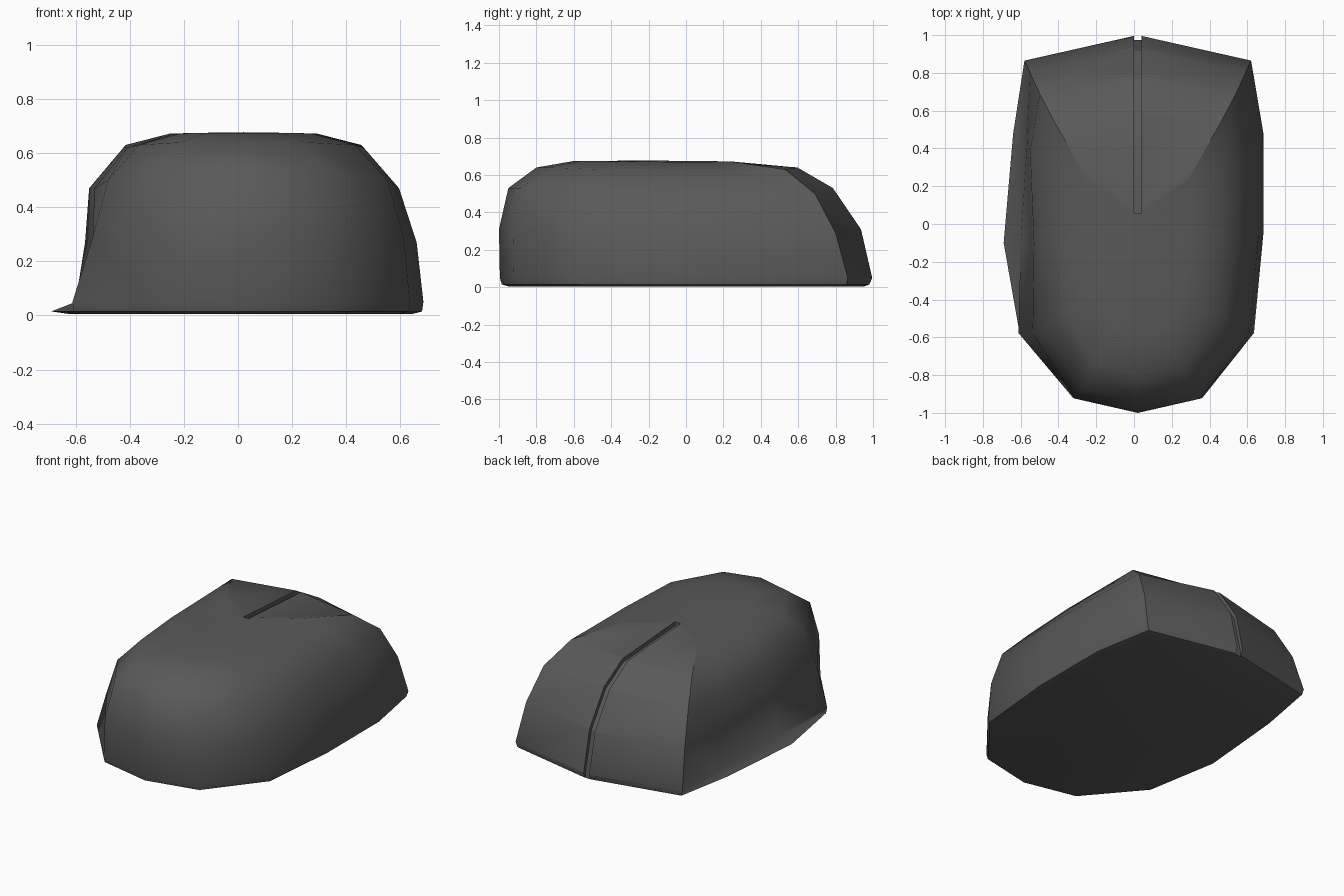
import bpy, bmesh, math

if "Cube" in bpy.data.objects:
    bpy.data.objects.remove(bpy.data.objects["Cube"])

CX = 0.02  # symmetry line of the shell

# One material for the whole shell
grey = bpy.data.materials.new("dark_grey_plastic")
grey.diffuse_color = (0.1, 0.1, 0.1, 1)
grey.use_nodes = True
grey.node_tree.nodes["Principled BSDF"].inputs["Base Color"].default_value = grey.diffuse_color

# Shell levels: side z, end z, right width, left front width, left mid width,
# corner x, nose y, corner y, rear y
LEVELS = [
    (0.005, 0.005, 0.62, 0.60, 0.64, 0.56, 0.955, 0.83, -0.95),
    (0.015, 0.015, 0.66, 0.66, 0.71, 0.59, 0.985, 0.86, -0.985),
    (0.05, 0.05, 0.665, 0.61, 0.62, 0.60, 1.0, 0.865, -0.995),
    (0.27, 0.31, 0.64, 0.585, 0.56, 0.57, 0.94, 0.80, -1.0),
    (0.47, 0.53, 0.575, 0.57, 0.55, 0.52, 0.79, 0.69, -0.95),
    (0.62, 0.64, 0.445, 0.44, 0.43, 0.435, 0.60, 0.53, -0.80),
    (0.67, 0.675, 0.27, 0.26, 0.26, 0.27, 0.06, 0.24, -0.60),
]


def ring(z, ze, w, wl1, wl2, cx, yn, yc, yb):
    """Twelve-sided outline at one level, with a thumb recess on the left."""
    s1, s2 = 0.48 * yc / 0.865, -0.05
    zm = (z + ze) / 2
    left = 0.87 if z > 0.1 else 0.95
    half_r = [(cx, yc, zm), (w, s1, z), (w, s2, z),
              (0.925 * w, 0.58 * yb, zm), (0.515 * w, 0.925 * yb, ze)]
    half_l = [(-0.515 * w, 0.925 * yb, ze), (-left * w, 0.58 * yb, zm),
              (-wl2, s2 - 0.05, z), (-wl1, s1, z), (-cx, yc, zm)]
    pts = [(0, yn, ze)] + half_r + [(0, yb, ze)] + half_l
    return [(x + CX, y, zz) for x, y, zz in pts]


def finish(bm, name):
    bmesh.ops.recalc_face_normals(bm, faces=bm.faces)
    me = bpy.data.meshes.new(name)
    bm.to_mesh(me)
    bm.free()
    ob = bpy.data.objects.new(name, me)
    bpy.context.collection.objects.link(ob)
    me.materials.append(grey)
    return ob


# Mouse shell: lofted levels, flat base, fanned top
bm = bmesh.new()
rings = [[bm.verts.new(p) for p in ring(*lv)] for lv in LEVELS]
n = len(rings[0])
for a, b in zip(rings, rings[1:]):
    for i in range(n):
        j = (i + 1) % n
        bm.faces.new((a[i], a[j], b[j], b[i]))
bm.faces.new(rings[0])
top = bm.verts.new((CX, -0.2, 0.677))
for i in range(n):
    bm.faces.new((rings[-1][i], rings[-1][(i + 1) % n], top))
# crisp border around the button panel
for k in (1, n - 1):
    for a, b in zip(rings[1:], rings[2:]):
        bm.edges.get((a[k], b[k])).smooth = False
    bm.edges.get((rings[-1][0], rings[-1][k])).smooth = False
shell = finish(bm, "mouse_shell")

# Groove cutter that splits the two buttons
PROFILE = [(0.055, 0.65), (0.59, 0.615), (0.77, 0.51), (0.915, 0.30),
           (0.975, 0.05), (0.975, -0.05), (1.1, -0.05), (1.1, 0.8), (0.055, 0.8)]
bm = bmesh.new()
face = bm.faces.new([bm.verts.new((CX - 0.02, y, z)) for y, z in PROFILE])
ext = bmesh.ops.extrude_face_region(bm, geom=[face])
bmesh.ops.translate(bm, vec=(0.04, 0, 0),
                    verts=[g for g in ext["geom"] if isinstance(g, bmesh.types.BMVert)])
cutter = finish(bm, "button_groove_cutter")
cutter.hide_render = True

mod = shell.modifiers.new("button_groove", "BOOLEAN")
mod.operation = "DIFFERENCE"
mod.solver = "EXACT"
mod.object = cutter
bpy.ops.object.select_all(action="DESELECT")
bpy.context.view_layer.objects.active = shell
shell.select_set(True)
bpy.ops.object.modifier_apply(modifier=mod.name)
bpy.data.objects.remove(cutter)
bpy.ops.object.shade_smooth_by_angle(angle=math.radians(48))
